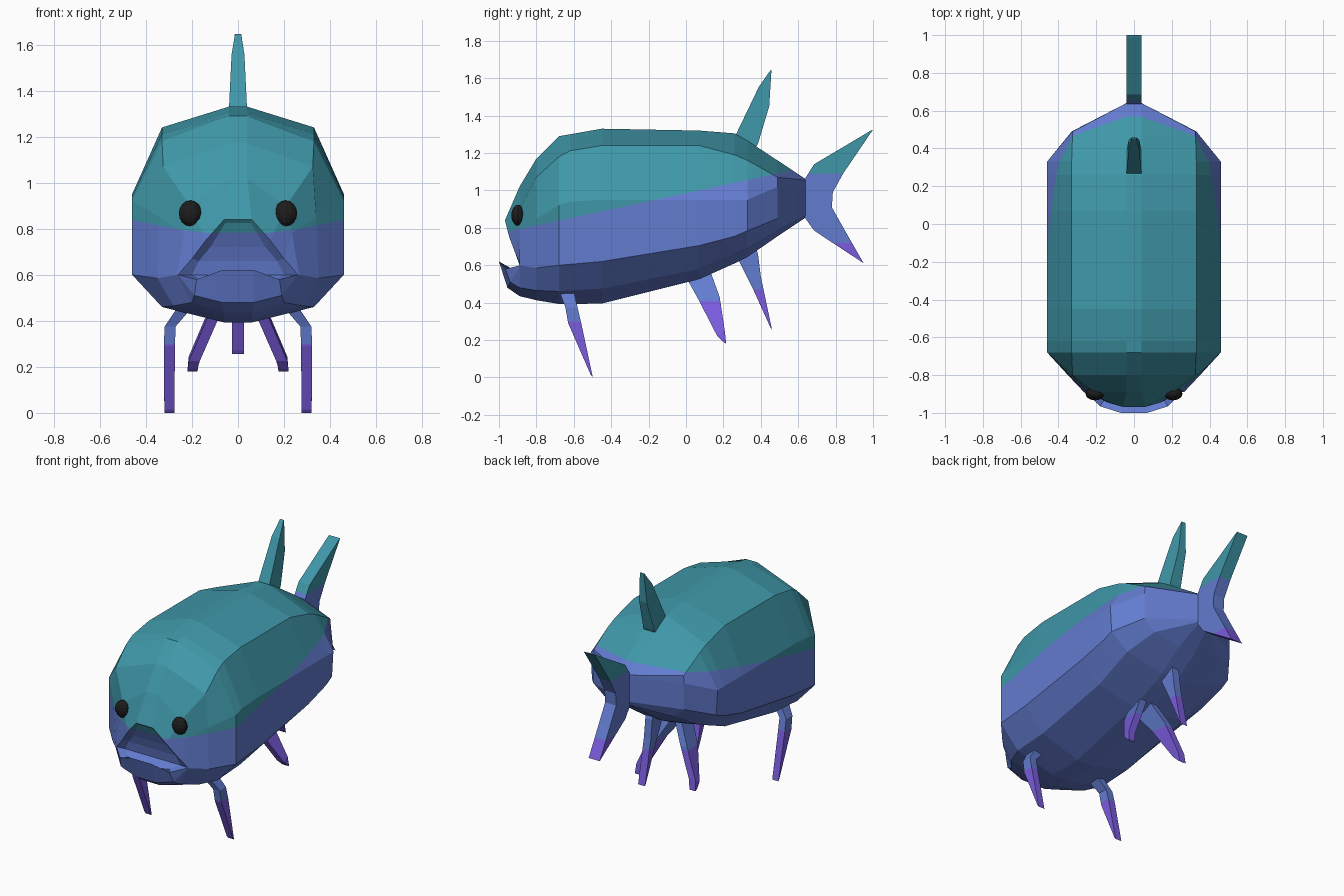
import bpy, bmesh
from mathutils import Vector


def material(name, rgb):
    m = bpy.data.materials.new(name)
    m.diffuse_color = (*rgb, 1)
    return m


BLUE = material("belly blue", (0.122, 0.198, 0.62))
TEAL = material("back teal", (0.050, 0.312, 0.395))
PURPLE = material("fin tip purple", (0.195, 0.107, 0.72))
BLACK = material("eye black", (0.012, 0.012, 0.012))


def loft(bm, rings):
    """Skin a list of equal-length closed rings and cap both ends with strips."""
    vs = [[bm.verts.new(p) for p in r] for r in rings]
    n = len(vs[0])
    for a, b in zip(vs, vs[1:]):
        for i in range(n):
            j = (i + 1) % n
            bm.faces.new((a[i], a[j], b[j], b[i]))
    for r in (vs[0], vs[-1]):
        for i in range(n // 2 - 1):
            bm.faces.new((r[i], r[i + 1], r[n - 2 - i], r[n - 1 - i]))


def finish(name, bm, teal=None, purple=None):
    """Cut along colour planes, colour by side of plane, make the object."""
    bmesh.ops.remove_doubles(bm, verts=bm.verts[:], dist=0.0005)
    for plane in (teal, purple):
        if plane:
            bmesh.ops.bisect_plane(bm, geom=bm.verts[:] + bm.edges[:] + bm.faces[:],
                                   plane_co=plane[0], plane_no=plane[1])
    bmesh.ops.recalc_face_normals(bm, faces=bm.faces[:])
    for f in bm.faces:
        c = f.calc_center_median()
        if teal and (c - Vector(teal[0])).dot(Vector(teal[1])) > 0:
            f.material_index = 1
        elif purple and (c - Vector(purple[0])).dot(Vector(purple[1])) < 0:
            f.material_index = 2
    me = bpy.data.meshes.new(name)
    bm.to_mesh(me)
    bm.free()
    for m in (BLUE, TEAL, PURPLE):
        me.materials.append(m)
    ob = bpy.data.objects.new(name, me)
    bpy.context.collection.objects.link(ob)
    return ob


def level(z):
    return ((0, 0, z), (0, 0, 1))


def fin(name, rows, side=1, teal=None, purple=None):
    """Rows of (x, half thickness, front y, front z, back y, back z)."""
    bm = bmesh.new()
    loft(bm, [[(side * (x - t), yf, zf), (side * (x + t), yf, zf),
               (side * (x + t), yb, zb), (side * (x - t), yb, zb)]
              for x, t, yf, zf, yb, zb in rows])
    return finish(name, bm, teal, purple)


# Body: half sections (x, z) from top to belly, tail to head
sections = [
    (0.64, [(.035, 1.06), (.04, 1.055), (.04, 1.04), (.04, .88), (.04, .865), (.035, .855)]),
    (0.49, [(.04, 1.16), (.325, 1.07), (.33, 1.02), (.33, .85), (.25, .785), (.06, .755)]),
    (0.33, [(.04, 1.265), (.33, 1.16), (.46, .95), (.45, .785), (.33, .69), (.06, .645)]),
    (0.26, [(.04, 1.305), (.33, 1.19), (.46, .95), (.455, .755), (.33, .66), (.06, .61)]),
    (0.07, [(.04, 1.32), (.33, 1.24), (.46, .95), (.46, .705), (.33, .58), (.06, .525)]),
    (-.45, [(.04, 1.33), (.33, 1.24), (.46, .95), (.46, .62), (.33, .475), (.06, .395)]),
    (-.62, [(.04, 1.30), (.33, 1.212), (.46, .94), (.46, .605), (.33, .465), (.06, .393)]),
    (-.68, [(.04, 1.29), (.33, 1.18), (.46, .92), (.46, .60), (.33, .46), (.06, .393)]),
    (-.80, [(.04, 1.17), (.325, 1.07), (.34, .85), (.35, .585), (.28, .465), (.06, .413)]),
    (-.89, [(.04, 1.02), (.21, .90), (.235, .78), (.265, .60), (.20, .48), (.06, .435)]),
]
halves = [[(x, y, z) for x, z in pts] for y, pts in sections]
# Mouth: rim, lower lip edge, inner mouth
rim = [(.06, -.968, .84), (.14, -.945, .75), (.20, -.915, .67), (.26, -.885, .60)]
halves += [
    rim + [(.19, -.94, .51), (.07, -.955, .48)],
    rim + [(.18, -.965, .58), (.07, -1.0, .62)],
    [(.055, -.955, .825), (.12, -.91, .72), (.17, -.89, .66),
     (.20, -.88, .60), (.15, -.92, .575), (.06, -.935, .565)],
]
body = bmesh.new()
loft(body, [h + [(-x, y, z) for x, y, z in reversed(h)] for h in halves])
finish("body", body, teal=((0, 0, .985), (0, -.215, 1)))

# Tail fin, upper tip to lower tip
fin("tail_fin", [(0, .04, .985, 1.318, 1.0, 1.325), (0, .04, .685, 1.14, .84, 1.09),
                 (0, .04, .635, 1.06, .785, .99), (0, .04, .635, .855, .78, .91),
                 (0, .04, .685, .785, .83, .82), (0, .04, .94, .617, .95, .61)],
    teal=level(1.09), purple=level(.72))

# Dorsal fin
fin("dorsal_fin", [(0, .04, .26, 1.28, .36, 1.20), (0, .04, .27, 1.305, .385, 1.25),
                   (0, .028, .39, 1.555, .445, 1.45), (0, .014, .45, 1.64, .457, 1.645)],
    teal=level(0))

# Anal fin
fin("anal_fin", [(0, .025, .27, .66, .37, .70), (0, .025, .285, .62, .385, .66),
                 (0, .025, .355, .48, .40, .54), (0, .025, .45, .27, .46, .255)],
    purple=level(.47))

# Paired fins
for side, label in ((1, "right"), (-1, "left")):
    fin(label + "_pelvic_fin",
        [(.025, .025, .01, .55, .12, .59), (.04, .025, .015, .51, .135, .555),
         (.11, .025, .07, .41, .18, .43), (.19, .024, .165, .225, .208, .245),
         (.198, .022, .20, .19, .215, .18)], side, purple=level(.41))
    fin(label + "_pectoral_fin",
        [(.22, .03, -.68, .49, -.60, .49), (.245, .03, -.67, .44, -.595, .44),
         (.295, .024, -.645, .375, -.58, .375), (.298, .024, -.63, .29, -.56, .29),
         (.298, .022, -.51, .015, -.498, 0)], side, purple=level(.30))
    # Eye
    bpy.ops.mesh.primitive_uv_sphere_add(segments=12, ring_count=8, radius=1,
                                         location=(side * .207, -.898, .867))
    eye = bpy.context.object
    eye.name = label + "_eye"
    eye.scale = (.05, .036, .056)
    eye.data.materials.append(BLACK)
